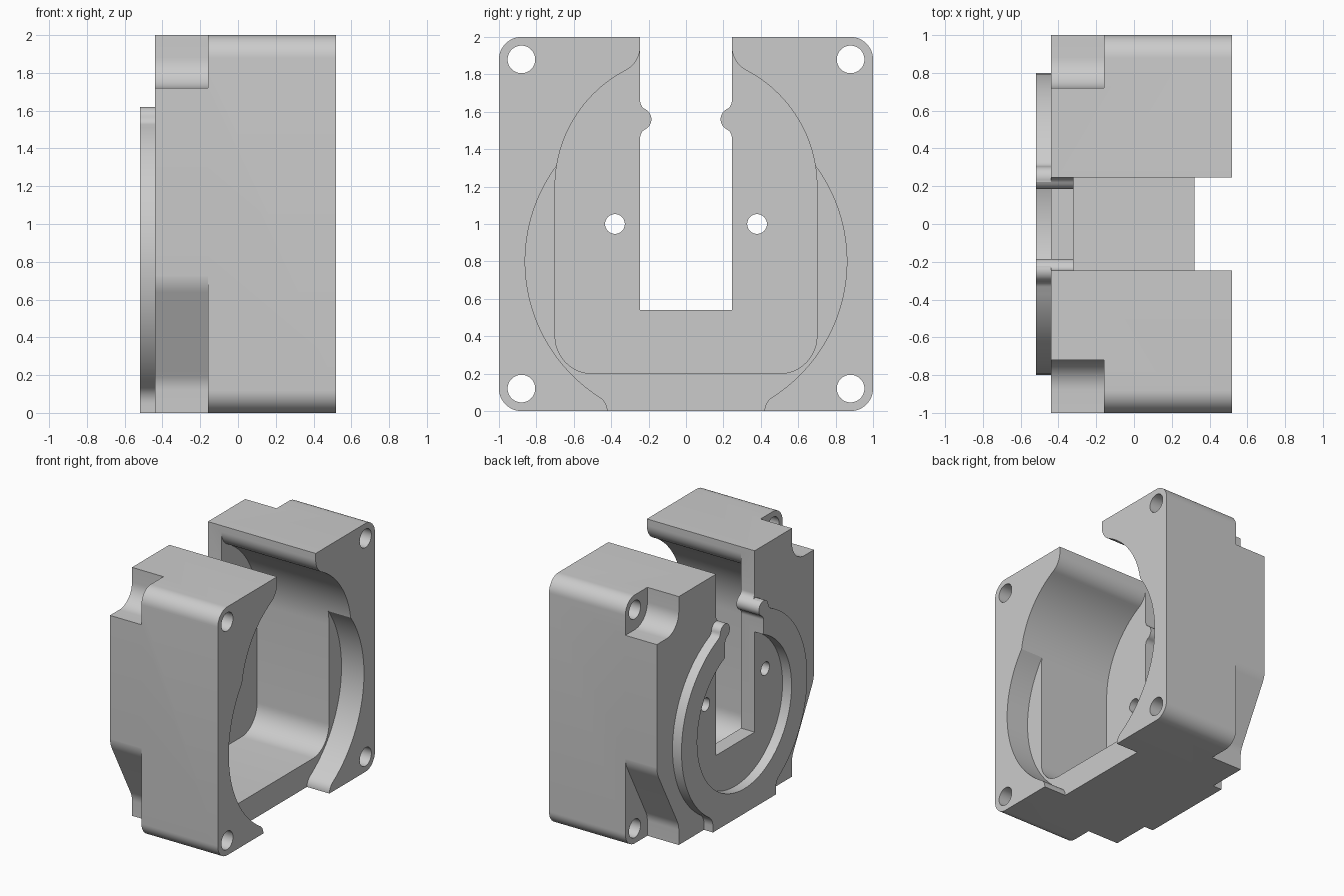
import bpy, bmesh, math

if "Cube" in bpy.data.objects:
    bpy.data.objects.remove(bpy.data.objects["Cube"])

grey = bpy.data.materials.new("light grey")
grey.diffuse_color = (0.6, 0.6, 0.6, 1)
grey.use_nodes = True
grey.node_tree.nodes["Principled BSDF"].inputs["Base Color"].default_value = grey.diffuse_color


def arc(cy, cz, r, a0, a1, n=12):
    """Points of an arc in the yz plane, angles in degrees."""
    out = []
    for i in range(n + 1):
        a = math.radians(a0 + (a1 - a0) * i / n)
        out.append((cy + r * math.cos(a), cz + r * math.sin(a)))
    return out


def mirrored(half):
    """Close a half outline by mirroring it across y = 0."""
    return half + [(-y, z) for y, z in reversed(half) if abs(y) > 1e-5]


def prism(name, outline, x0, x1):
    """Extrude a yz outline from x0 to x1."""
    bm = bmesh.new()
    face = bm.faces.new([bm.verts.new((x0, y, z)) for y, z in outline])
    ext = bmesh.ops.extrude_face_region(bm, geom=[face])
    for v in ext["geom"]:
        if isinstance(v, bmesh.types.BMVert):
            v.co.x = x1
    bmesh.ops.recalc_face_normals(bm, faces=bm.faces)
    mesh = bpy.data.meshes.new(name)
    bm.to_mesh(mesh)
    bm.free()
    mesh.materials.append(grey)
    obj = bpy.data.objects.new(name, mesh)
    bpy.context.collection.objects.link(obj)
    return obj


def combine(target, tool, operation):
    """Apply a boolean and remove the tool."""
    tool.hide_render = True
    mod = target.modifiers.new("cut", 'BOOLEAN')
    mod.operation, mod.solver, mod.object = operation, 'EXACT', tool
    bpy.context.view_layer.objects.active = target
    bpy.ops.object.modifier_apply(modifier=mod.name)
    bpy.data.objects.remove(tool)


def cut(name, outline, x0, x1):
    combine(housing, prism(name, outline, x0, x1), 'DIFFERENCE')


# Main block with rounded long edges
housing = prism("housing", mirrored(
    arc(0.88, 0.12, 0.12, -90, 0) + arc(0.88, 1.88, 0.12, 0, 90)), -0.44, 0.52)

# Raised C-shaped rim on the back, with a foot and round ends
outer = ([(0, 0), (0.4, 0)]
         + arc(0.503, 0.05, 0.103, 180, 123.9, 6)
         + arc(0, 0.8, 0.8, -56.1, 65.4, 40)[1:]
         + arc(0.354, 1.573, 0.05, 245.4, 187, 6)[1:]
         + arc(0.245, 1.56, 0.06, 7, 110, 10)[1:]
         + [(0.1, 1.616)])
inner = arc(0, 0.8, 0.6, 80, -90, 48)
rim_half = outer + inner[:-1]
rim_outline = (rim_half[1:] + [(0, 0.2)]
               + [(-y, z) for y, z in reversed(rim_half[1:])])
combine(housing, prism("back_rim", rim_outline, -0.52, -0.42), 'UNION')

# Inner cavity
cut("cavity", mirrored(
    arc(0.5, 0.4, 0.2, -90, 0)
    + arc(0, 1.2, 0.7, 0, 62.46, 24)
    + arc(0.391, 1.95, 0.146, 242.46, 180)[1:]
    + [(0.1, 1.95)]), -0.32, 0.7)

# Slot open at the top, narrowed by two round catches
cut("slot", mirrored(
    [(0.245, 0.54)]
    + arc(0.195, 1.462, 0.05, 0, 63, 8)
    + arc(0.245, 1.56, 0.06, 243, 117, 14)[1:]
    + arc(0.195, 1.658, 0.05, -63, 0, 8)[1:]
    + [(0.245, 2.2)]), -0.7, 0.7)

# Shallow round recess on the open side, breaking through the bottom
cut("recess", mirrored(
    [(0.42, -0.1)]
    + arc(0.507, 0, 0.087, 180, 122.4, 8)
    + arc(0, 0.8, 0.86, -57.6, 84, 48)[1:]), 0.32, 0.7)

# Corner pockets, screw holes and pin holes on both sides
top_pocket = [(0.72, 2.1)] + arc(0.88, 1.88, 0.16, 180, 270) + [(1.1, 1.72), (1.1, 2.1)]
low_pocket = ([(0.72, -0.1)] + arc(0.88, 0.12, 0.16, 180, 152, 6)
              + arc(0.787, 0.739, 0.2135, -28, -2, 8) + [(1.1, 0.735), (1.1, -0.1)])
for side in (1, -1):
    for name, pocket in (("top_pocket", top_pocket), ("low_pocket", low_pocket)):
        cut(name, [(side * y, z) for y, z in pocket], -0.7, -0.16)
    for name, y, z, r in (("screw_hole", 0.88, 0.12, 0.074),
                          ("screw_hole", 0.88, 1.88, 0.074),
                          ("pin_hole", 0.38, 1.0, 0.053)):
        cut(name, arc(side * y, z, r, 0, 360, 32)[:-1], -0.7, 0.7)

# Smooth curved walls, keep edges crisp
bpy.ops.object.select_all(action='DESELECT')
housing.select_set(True)
bpy.context.view_layer.objects.active = housing
bpy.ops.object.shade_smooth_by_angle(angle=math.radians(25))
